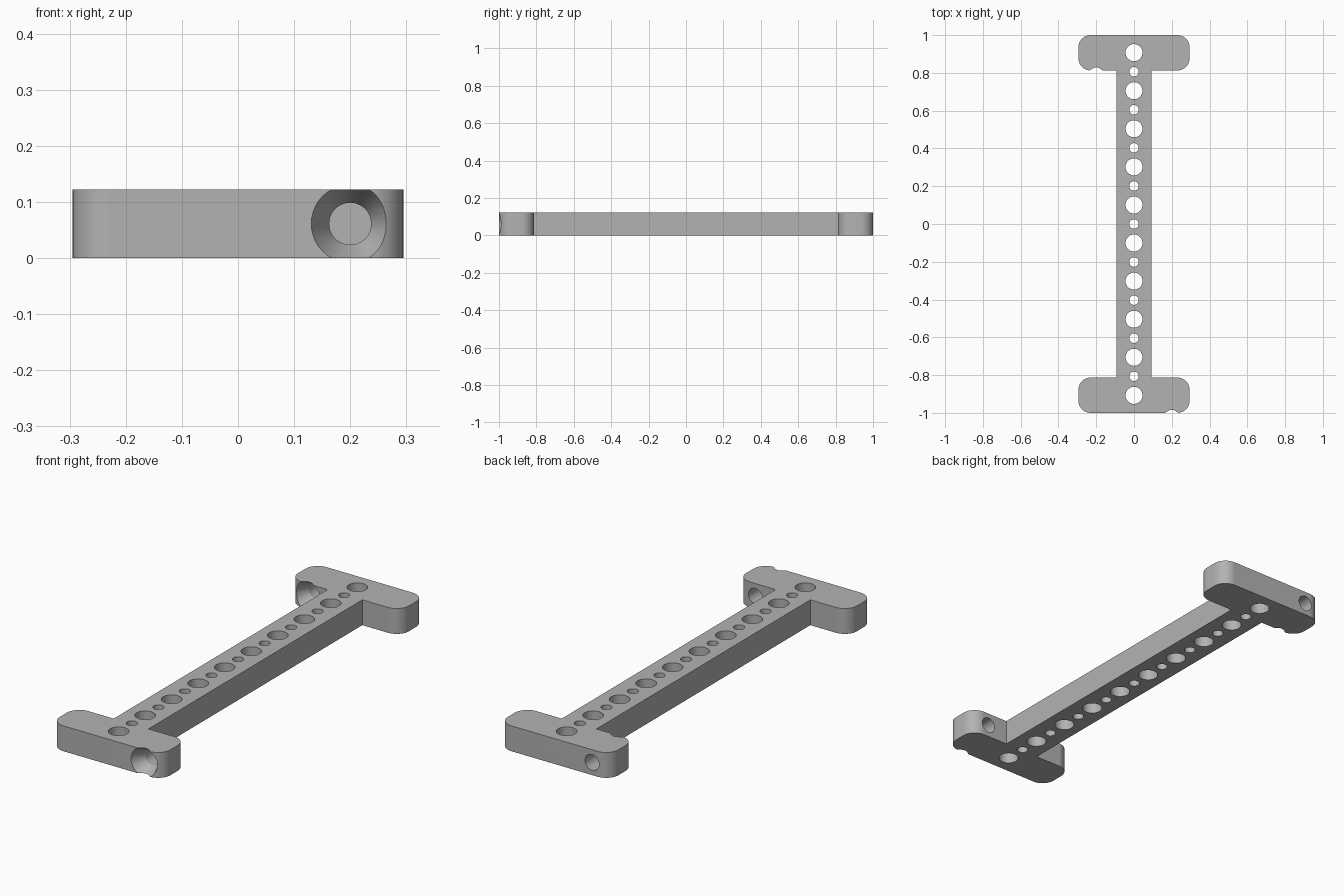
import bpy, bmesh, math
from mathutils import Matrix, Vector

if "Cube" in bpy.data.objects:
    bpy.data.objects.remove(bpy.data.objects["Cube"], do_unlink=True)

HEIGHT = 0.122
FOOT_X, FOOT_IN, FOOT_OUT = 0.295, 0.813, 1.0   # foot half width and y range
BAR_X = 0.0925                                  # bar half width
PITCH = 0.1008                                  # spacing of the bar holes
SCREW_X = 0.2

grey = bpy.data.materials.new("grey")
grey.use_nodes = True
grey.diffuse_color = (0.45, 0.45, 0.45, 1)
grey.node_tree.nodes["Principled BSDF"].inputs["Base Color"].default_value = (0.45, 0.45, 0.45, 1)


def new_object(name, bm):
    bmesh.ops.recalc_face_normals(bm, faces=bm.faces[:])
    mesh = bpy.data.meshes.new(name)
    bm.to_mesh(mesh)
    bm.free()
    mesh.materials.append(grey)
    obj = bpy.data.objects.new(name, mesh)
    bpy.context.collection.objects.link(obj)
    return obj


def add_lathe(bm, profile, matrix, sides=40):
    """Closed solid of revolution about local z from (radius, z) pairs."""
    rings = []
    for r, z in profile:
        ring = []
        for i in range(sides):
            a = 2 * math.pi * i / sides
            ring.append(bm.verts.new(matrix @ Vector((r * math.cos(a), r * math.sin(a), z))))
        rings.append(ring)
    for low, high in zip(rings, rings[1:]):
        for i in range(sides):
            j = (i + 1) % sides
            bm.faces.new((low[i], low[j], high[j], high[i]))
    bm.faces.new(rings[0][::-1])
    bm.faces.new(rings[-1])


# I-shaped body: outline with rounded foot corners, extruded upward
half = [(BAR_X, -FOOT_IN), (BAR_X, FOOT_IN), (FOOT_X, FOOT_IN), (FOOT_X, FOOT_OUT),
        (-FOOT_X, FOOT_OUT), (-FOOT_X, FOOT_IN)]
outline = half[1:] + [(-x, -y) for x, y in half[1:]]
outline += [(-x, -y) for x, y in [(-BAR_X, FOOT_IN)]]
# order: right bar top, top foot, left bar, bottom foot
outline = half[1:] + [(-BAR_X, FOOT_IN)] + [(-x, -y) for x, y in half[1:]] + [(BAR_X, -FOOT_IN)]
bm = bmesh.new()
bm.faces.new([bm.verts.new((x, y, 0)) for x, y in outline])
corners = [v for v in bm.verts if abs(v.co.x) > BAR_X + 0.01]
bmesh.ops.bevel(bm, geom=corners, offset=0.066, segments=10, profile=0.5, affect='VERTICES')
extruded = bmesh.ops.extrude_face_region(bm, geom=bm.faces[:])
top = [g for g in extruded["geom"] if isinstance(g, bmesh.types.BMVert)]
bmesh.ops.translate(bm, vec=(0, 0, HEIGHT), verts=top)
body = new_object("mounting_bar", bm)

# Hole cutters: alternating large and small holes along the bar
bm = bmesh.new()
for i in range(-9, 10):
    radius = 0.045 if i % 2 else 0.025
    add_lathe(bm, [(radius, -0.05), (radius, HEIGHT + 0.05)], Matrix.Translation((0, i * PITCH, 0)))

# Countersunk screw holes through the feet, both opening toward the front
screw = [(0.0795, -0.02), (0.0375, 0.064), (0.0375, 0.23)]
for x, y in ((SCREW_X, -FOOT_OUT), (-SCREW_X, FOOT_IN)):
    turn = Matrix.Translation((x, y, HEIGHT / 2)) @ Matrix.Rotation(-math.pi / 2, 4, 'X')
    add_lathe(bm, screw, turn)
cutter = new_object("hole_cutters", bm)
cutter.hide_render = True

# Cut the holes and shade the rounded walls smooth
cut = body.modifiers.new("holes", 'BOOLEAN')
cut.operation = 'DIFFERENCE'
cut.solver = 'EXACT'
cut.object = cutter
bpy.ops.object.select_all(action='DESELECT')
bpy.context.view_layer.objects.active = body
body.select_set(True)
bpy.ops.object.modifier_apply(modifier=cut.name)
bpy.data.objects.remove(cutter, do_unlink=True)
bpy.ops.object.shade_smooth_by_angle(angle=math.radians(25))
body.modifiers.new("flat_face_normals", 'WEIGHTED_NORMAL').keep_sharp = True
